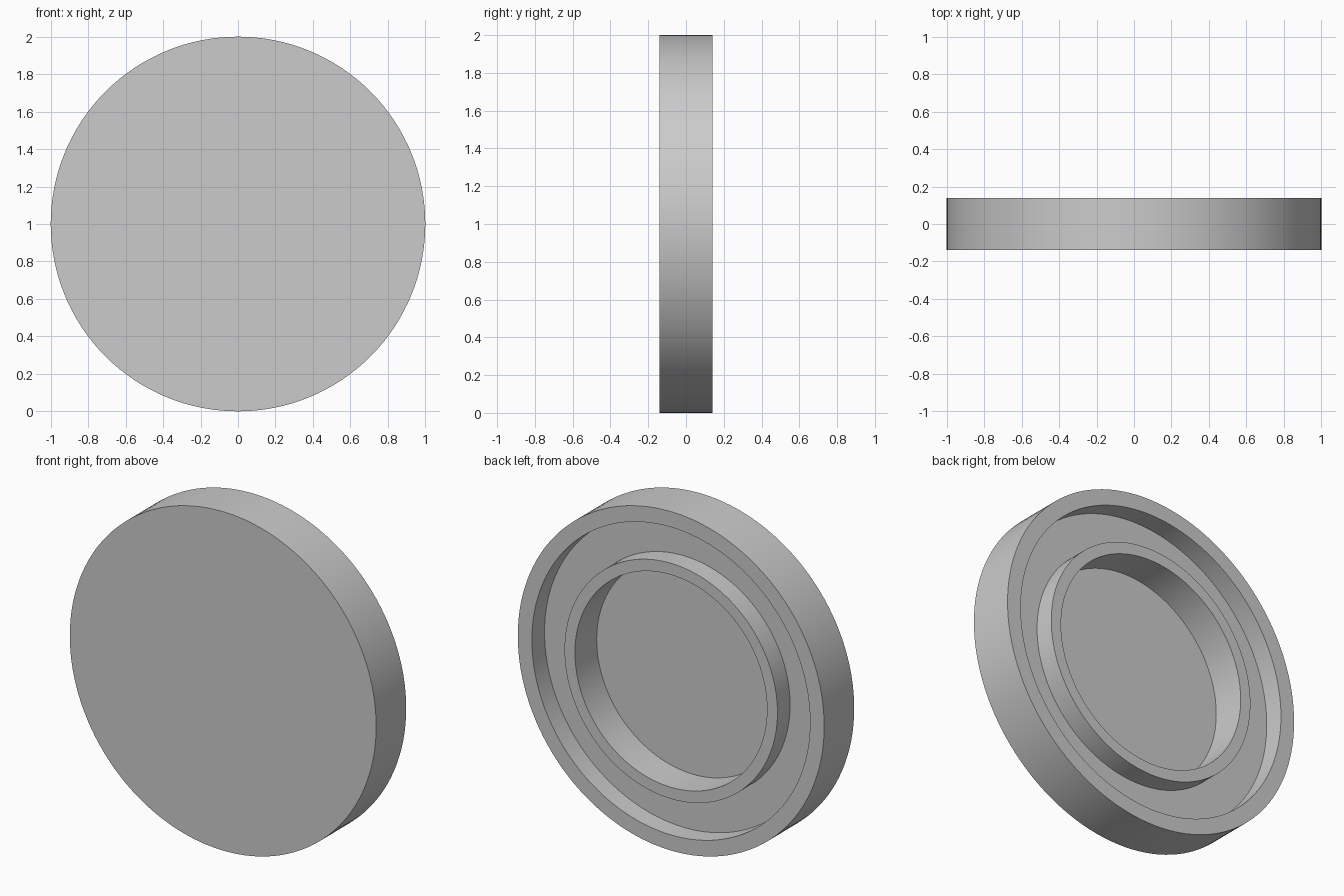
import bpy
import bmesh
import math
from mathutils import Matrix, Vector

cube = bpy.data.objects.get("Cube")
if cube:
    bpy.data.objects.remove(cube, do_unlink=True)

# Plain grey material
grey = bpy.data.materials.new("light_grey")
grey.use_nodes = True
colour = (0.6, 0.6, 0.6, 1)
grey.diffuse_color = colour
grey.node_tree.nodes["Principled BSDF"].inputs["Base Color"].default_value = colour

SEGMENTS = 128
HALF = 0.14        # half the thickness
CHANNEL = 0.022    # floor of the ring-shaped channel
WELL = -0.063      # floor of the central well
RIM, RING_OUT, RING_IN = 0.908, 0.695, 0.627

# Cross-section as (radius, y), from the front centre to the centre of the well
profile = [(0, -HALF), (1, -HALF), (1, HALF), (RIM, HALF), (RIM, CHANNEL),
           (RING_OUT, CHANNEL), (RING_OUT, HALF), (RING_IN, HALF),
           (RING_IN, WELL), (0, WELL)]

# Lid: turn the cross-section about the y axis
bm = bmesh.new()
verts = [bm.verts.new((r, y, 0)) for r, y in profile]
edges = [bm.edges.new(pair) for pair in zip(verts, verts[1:])]
bmesh.ops.spin(bm, geom=verts + edges, cent=(0, 0, 0), axis=(0, 1, 0),
               angle=math.tau, steps=SEGMENTS, use_merge=True)
bmesh.ops.remove_doubles(bm, verts=bm.verts, dist=0.0005)

# Merge the centre fans into single flat discs
for y in (-HALF, WELL):
    hub = [v for v in bm.verts if (v.co - Vector((0, y, 0))).length < 0.001]
    bmesh.ops.dissolve_verts(bm, verts=hub)
bmesh.ops.recalc_face_normals(bm, faces=bm.faces)
bmesh.ops.transform(bm, matrix=Matrix.Translation((0, 0, 1)), verts=bm.verts)

mesh = bpy.data.meshes.new("round_lid")
bm.to_mesh(mesh)
bm.free()
mesh.materials.append(grey)
lid = bpy.data.objects.new("round_lid", mesh)
bpy.context.collection.objects.link(lid)

# Smooth walls with crisp rims
bpy.ops.object.select_all(action="DESELECT")
lid.select_set(True)
bpy.context.view_layer.objects.active = lid
bpy.ops.object.shade_smooth_by_angle(angle=math.radians(30))
